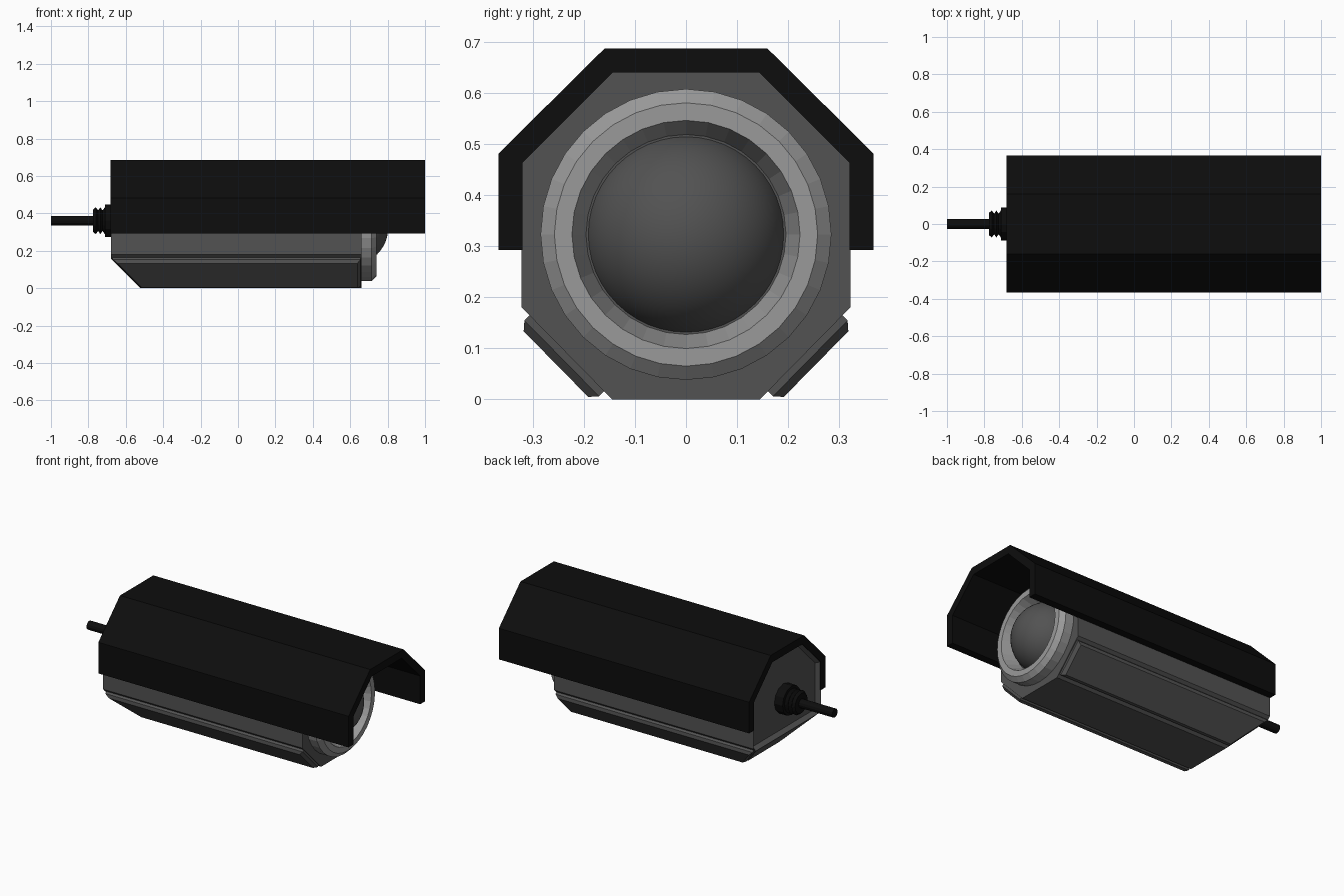
import bpy, bmesh, math
from mathutils import Vector

if "Cube" in bpy.data.objects:
    bpy.data.objects.remove(bpy.data.objects["Cube"])


def material(name, v):
    m = bpy.data.materials.new(name)
    m.diffuse_color = (v, v, v, 1)
    m.use_nodes = True
    m.node_tree.nodes["Principled BSDF"].inputs["Base Color"].default_value = m.diffuse_color
    return m


BLACK = material("black plastic", 0.004)
GREY = material("dark grey housing", 0.085)
SILVER = material("light grey bezel", 0.32)
GLASS = material("lens grey", 0.085)


def finish(bm, name, mat):
    bmesh.ops.recalc_face_normals(bm, faces=bm.faces[:])
    me = bpy.data.meshes.new(name)
    bm.to_mesh(me)
    bm.free()
    me.materials.append(mat)
    ob = bpy.data.objects.new(name, me)
    bpy.context.collection.objects.link(ob)
    return ob


def prism(profile, x0, x1):
    """Extrude a (y, z) outline along x."""
    bm = bmesh.new()
    rings = [[bm.verts.new((x, y, z)) for y, z in profile] for x in (x0, x1)]
    n = len(profile)
    for i in range(n):
        j = (i + 1) % n
        bm.faces.new((rings[0][i], rings[0][j], rings[1][j], rings[1][i]))
    bm.faces.new(rings[0])
    bm.faces.new(rings[1])
    bmesh.ops.recalc_face_normals(bm, faces=bm.faces[:])
    return bm


def lathe(name, points, zc, sides, mat, caps=True):
    """Spin (x, radius) points around the x direction at height zc."""
    bm = bmesh.new()
    rings = []
    for x, r in points:
        rings.append([bm.verts.new((x, r * math.sin(2 * math.pi * k / sides),
                                    zc + r * math.cos(2 * math.pi * k / sides)))
                      for k in range(sides)])
    for a, b in zip(rings, rings[1:]):
        for k in range(sides):
            j = (k + 1) % sides
            bm.faces.new((a[k], a[j], b[j], b[k]))
    if caps:
        bm.faces.new(rings[0])
        bm.faces.new(rings[-1])
    return finish(bm, name, mat)


def mirrored(half):
    return half + [(-y, z) for y, z in reversed(half)]


# Octagonal housing, rear underside cut at a slant, rear face recessed
bm = prism(mirrored([(0.145, 0), (0.322, 0.18), (0.322, 0.465), (0.145, 0.642)]), -0.68, 0.66)
cut = bmesh.ops.bisect_plane(bm, geom=bm.verts[:] + bm.edges[:] + bm.faces[:],
                             plane_co=(-0.52, 0, 0), plane_no=(-1, 0, -1), clear_outer=True)
bmesh.ops.edgeloop_fill(bm, edges=[e for e in cut["geom_cut"] if isinstance(e, bmesh.types.BMEdge)])
bmesh.ops.recalc_face_normals(bm, faces=bm.faces[:])
rear = [f for f in bm.faces if f.normal.x < -0.99]
bmesh.ops.inset_individual(bm, faces=rear, thickness=0.02, depth=-0.025)
finish(bm, "housing", GREY)

# Raised bevelled panels on both lower slanted sides
A, B = Vector((0.145, 0)), Vector((0.322, 0.18))
along = (B - A).normalized()
out = Vector((along.y, -along.x))
length = (B - A).length
for side, label in ((1, "left"), (-1, "right")):
    bm = bmesh.new()
    rings = []
    # lift, edge margin, rear x at top, rear x at bottom, front x
    for lift, margin, xt, xb, xf in ((-0.004, 0.022, -0.67, -0.525, 0.655),
                                     (0.014, 0.022, -0.67, -0.525, 0.655),
                                     (0.030, 0.036, -0.645, -0.515, 0.638)):
        lo = A + along * margin + out * lift
        hi = A + along * (length - margin) + out * lift
        rings.append([bm.verts.new((x, side * p.x, p.y))
                      for x, p in ((xb, lo), (xf, lo), (xf, hi), (xt, hi))])
    for a, b in zip(rings, rings[1:]):
        for k in range(4):
            j = (k + 1) % 4
            bm.faces.new((a[k], a[j], b[j], b[k]))
    bm.faces.new(rings[0])
    bm.faces.new(rings[-1])
    finish(bm, label + "_side_panel", GREY)

# Sun shield wrapped over the top, overhanging the lens
outer = [(0.367, 0.293), (0.367, 0.482), (0.16, 0.687)]
inner = [(0.32, 0.293), (0.32, 0.464), (0.144, 0.64)]
shield = outer + [(-y, z) for y, z in reversed(outer)]
shield += [(-y, z) for y, z in inner] + list(reversed(inner))
finish(prism(shield, -0.681, 1.0), "sun_shield", BLACK)

# Lens bezel
lathe("lens_bezel", [(0.65, 0.285), (0.715, 0.285), (0.74, 0.258), (0.74, 0.2235), (0.66, 0.196)],
      0.323, 32, SILVER, caps=False)

# Domed lens
bpy.ops.mesh.primitive_uv_sphere_add(segments=48, ring_count=24, radius=0.2,
                                     location=(0.603, 0, 0.323), rotation=(0, math.pi / 2, 0))
lens = bpy.context.object
lens.name = "lens"
lens.data.materials.append(GLASS)
bpy.ops.object.shade_smooth()

# Cable nut, ribbed strain relief and cable at the rear
lathe("cable_nut", [(-0.65, 0.088), (-0.71, 0.088)], 0.361, 12, BLACK)
ribs = [(-0.70, 0.055)]
for i in range(3):
    x = -0.712 - i * 0.024
    ribs += [(x, 0.072), (x - 0.012, 0.055)]
ribs[-1:] = [(-0.775, 0.06)]
lathe("strain_relief", ribs, 0.361, 16, BLACK)
lathe("cable", [(-0.76, 0.026), (-1.0, 0.026)], 0.361, 12, BLACK)
